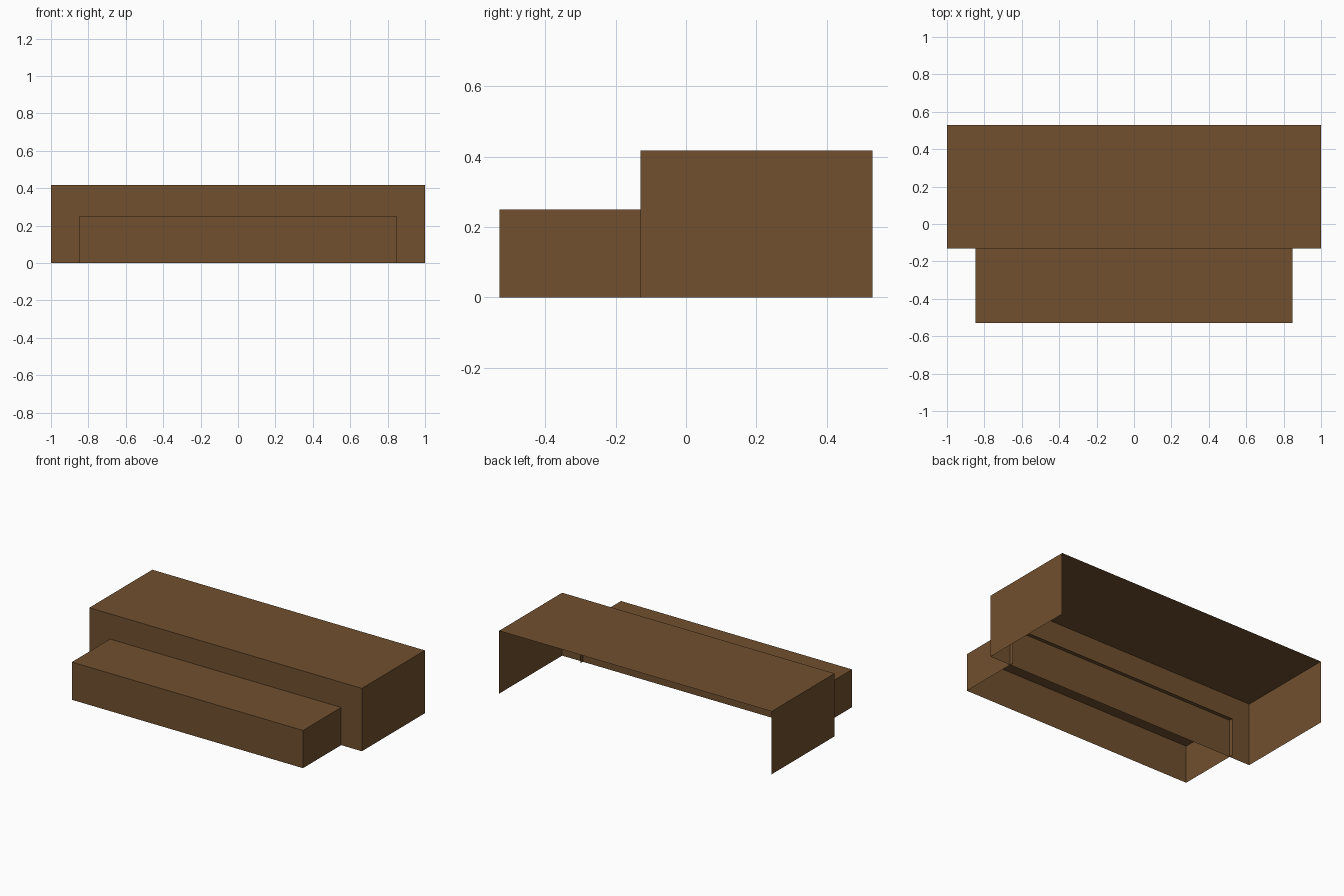
import bpy
import bmesh

cube = bpy.data.objects.get("Cube")
if cube:
    bpy.data.objects.remove(cube, do_unlink=True)

# Single brown finish
BROWN = (0.165, 0.08, 0.028, 1.0)
brown = bpy.data.materials.new("brown_wood")
brown.use_nodes = True
brown.diffuse_color = BROWN
bsdf = next(n for n in brown.node_tree.nodes if n.type == 'BSDF_PRINCIPLED')
bsdf.inputs["Base Color"].default_value = BROWN


def open_step(name, half_width, front, back, height):
    """Thin step shell with a top, front and two sides; back and underside open."""
    bm = bmesh.new()
    bmesh.ops.create_cube(bm, size=1)
    bm.normal_update()
    open_faces = [f for f in bm.faces if f.normal.y > 0.5 or f.normal.z < -0.5]
    bmesh.ops.delete(bm, geom=open_faces, context='FACES')
    bmesh.ops.scale(bm, vec=(2 * half_width, back - front, height), verts=bm.verts)
    bmesh.ops.translate(bm, vec=(0, (front + back) / 2, height / 2), verts=bm.verts)
    mesh = bpy.data.meshes.new(name)
    bm.to_mesh(mesh)
    bm.free()
    mesh.materials.append(brown)
    obj = bpy.data.objects.new(name, mesh)
    bpy.context.collection.objects.link(obj)
    return obj


# Tall rear step, and a narrower low step that tucks slightly into it
open_step("upper_step", 1.0, -0.13, 0.53, 0.417)
open_step("lower_step", 0.848, -0.53, -0.104, 0.25)
